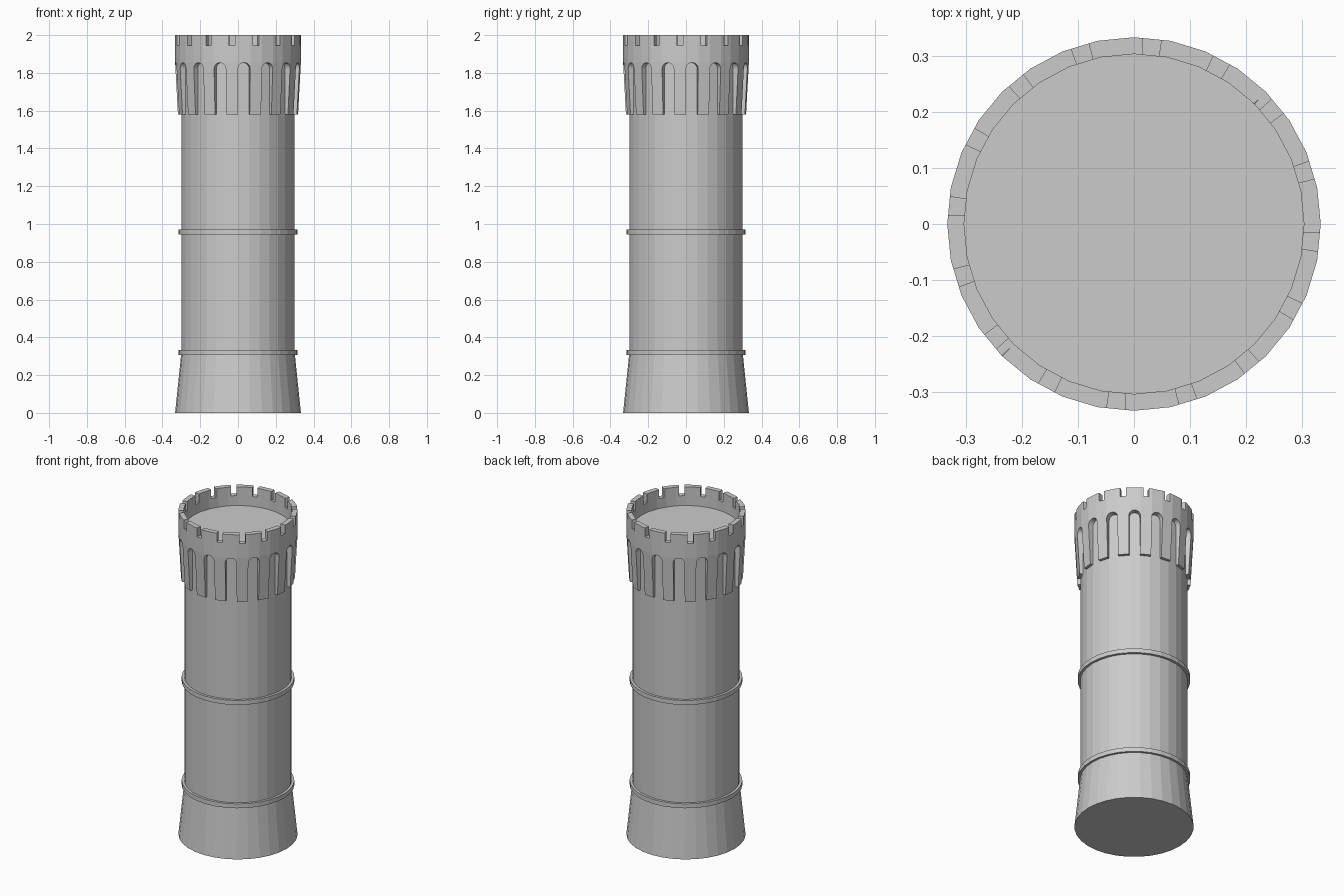
import bpy, bmesh, math
from mathutils import Vector

if "Cube" in bpy.data.objects:
    bpy.data.objects.remove(bpy.data.objects["Cube"])

N = 32                      # sides of the tower
STEP = 2 * math.pi / N
stone = bpy.data.materials.new("grey_stone")
stone.diffuse_color = (0.6, 0.6, 0.6, 1)
stone.use_nodes = True
stone.node_tree.nodes["Principled BSDF"].inputs["Base Color"].default_value = stone.diffuse_color


def finish(bm, name):
    me = bpy.data.meshes.new(name)
    bm.to_mesh(me)
    bm.free()
    me.materials.append(stone)
    ob = bpy.data.objects.new(name, me)
    bpy.context.collection.objects.link(ob)
    return ob


def pt(f, r, z):
    """Point on the 32-gon of radius r; f counts facets from the front."""
    i = math.floor(f)
    a = -math.pi / 2 + i * STEP
    p = Vector((r * math.cos(a), r * math.sin(a), z))
    q = Vector((r * math.cos(a + STEP), r * math.sin(a + STEP), z))
    return p.lerp(q, f - i)


def face(bm, pts, direction):
    """Add a face turned towards the given direction."""
    fc = bm.faces.new([bm.verts.new(p) for p in pts])
    fc.normal_update()
    if fc.normal.dot(direction) < 0:
        fc.normal_flip()


def out(f):
    return pt(f, 1, 0)


UP, DOWN = Vector((0, 0, 1)), Vector((0, 0, -1))


def lathe(name, profile, cap_bottom=False):
    bm = bmesh.new()
    for (r0, z0), (r1, z1) in zip(profile, profile[1:]):
        for i in range(N):
            d = out(i + .5) * (z1 - z0) + UP * (r0 - r1)
            face(bm, [pt(i, r0, z0), pt(i + 1, r0, z0),
                      pt(i + 1, r1, z1), pt(i, r1, z1)], d)
    if cap_bottom:
        face(bm, [pt(i, *profile[0]) for i in range(N)], DOWN)
    bmesh.ops.remove_doubles(bm, verts=bm.verts, dist=1e-5)
    return finish(bm, name)


# Flared base with straight shaft, and two thin bands
lathe("tower_shaft", [(.333, 0), (.30, .32), (.30, 1.88)], True)
for name, z in (("lower_band", .307), ("upper_band", .944)):
    lathe(name, [(.299, z), (.315, z), (.315, z + .027), (.299, z + .027)])

# Corbels and arches under the parapet
Z0, Z1, RT, RB, RI = 1.58, 1.857, .333, .318, .298


def taper(z):
    return RB + (RT - RB) * (z - Z0) / (Z1 - Z0)


bm = bmesh.new()
half = RT * math.sin(STEP / 2)          # half a facet, also the arch radius
SEG = 10
spring = Z1 - half - .003
for i in range(N):
    if i % 2:                           # corbel
        face(bm, [pt(i, RB, Z0), pt(i + 1, RB, Z0), pt(i + 1, RT, Z1), pt(i, RT, Z1)], out(i + .5))
        face(bm, [pt(i, RI, Z0), pt(i + 1, RI, Z0), pt(i + 1, RB, Z0), pt(i, RB, Z0)], DOWN)
        rs = taper(spring)
        for k, d in ((i, out(i) - out(i + 1)), (i + 1, out(i + 1) - out(i))):
            face(bm, [pt(k, RI, Z0), pt(k, RB, Z0), pt(k, rs, spring), pt(k, RI, spring)], d)
    else:                               # round arch head
        arc = []
        for s in range(SEG + 1):
            t = math.pi * s / SEG
            f = i + min(.5 - .5 * math.cos(t), .99999)
            arc.append((f, spring + half * math.sin(t)))
        mid = pt(i + .5, RT, spring)
        for (f0, a), (f1, b) in zip(arc, arc[1:]):
            face(bm, [pt(f0, taper(a), a), pt(f1, taper(b), b), pt(f1, RT, Z1), pt(f0, RT, Z1)], out(i + .5))
            soffit = [pt(f0, taper(a), a), pt(f1, taper(b), b), pt(f1, RI, b), pt(f0, RI, a)]
            face(bm, soffit, mid - (soffit[0] + soffit[1]) / 2)
finish(bm, "corbel_arches")

# Parapet with sixteen narrow notches
ZT, ZN, ZF, RW = 2.0, 1.946, 1.885, .303
bm = bmesh.new()
for i in range(N):
    parts = [(0, .25, ZT), (.25, .75, ZN), (.75, .99999, ZT)] if i % 2 else [(0, .99999, ZT)]
    for u, v, top in parts:
        a, b, o = i + u, i + v, out(i + .5)
        face(bm, [pt(a, RT, Z1), pt(b, RT, Z1), pt(b, RT, top), pt(a, RT, top)], o)
        face(bm, [pt(a, RW, ZF), pt(b, RW, ZF), pt(b, RW, top), pt(a, RW, top)], -o)
        face(bm, [pt(a, RW, top), pt(b, RW, top), pt(b, RT, top), pt(a, RT, top)], UP)
        if top == ZN:                   # cheeks of the notch
            for k, d in ((a, out(b) - out(a)), (b, out(a) - out(b))):
                face(bm, [pt(k, RW, ZN), pt(k, RT, ZN), pt(k, RT, ZT), pt(k, RW, ZT)], d)
finish(bm, "parapet")

# Roof floor inside the parapet
bm = bmesh.new()
face(bm, [pt(i, RW, ZF) for i in range(N)], UP)
finish(bm, "roof_floor")
